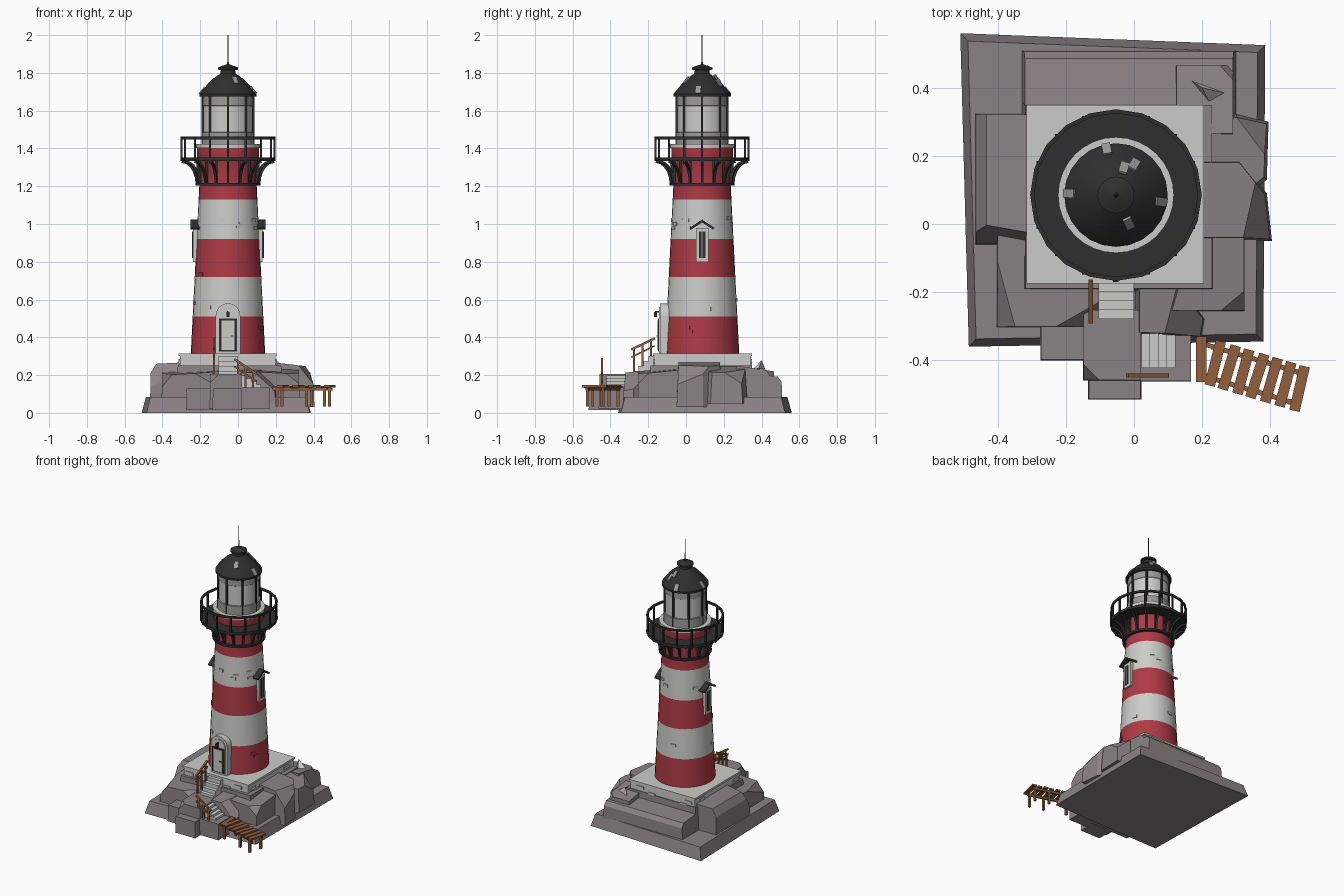
import bpy, bmesh, math
from math import pi, cos, sin, radians
from mathutils import Vector, Matrix

if "Cube" in bpy.data.objects:
    bpy.data.objects.remove(bpy.data.objects["Cube"])

CX, CY = -0.053, 0.085          # tower axis


def material(name, *rgb):
    m = bpy.data.materials.new(name)
    m.use_nodes = True
    m.diffuse_color = (*rgb, 1)
    m.node_tree.nodes["Principled BSDF"].inputs["Base Color"].default_value = (*rgb, 1)
    return m


RED = material("red paint", 0.42, 0.042, 0.06)
WHITE = material("white plaster", 0.6, 0.6, 0.58)
GREY = material("grey stone trim", 0.34, 0.33, 0.325)
DARK = material("dark iron", 0.028, 0.028, 0.028)
ROCK = material("rock", 0.26, 0.225, 0.235)
WOOD = material("wood", 0.29, 0.115, 0.045)


def finish(bm, name, *mats, smooth=False):
    bmesh.ops.recalc_face_normals(bm, faces=bm.faces)
    me = bpy.data.meshes.new(name)
    bm.to_mesh(me)
    bm.free()
    ob = bpy.data.objects.new(name, me)
    bpy.context.collection.objects.link(ob)
    for m in mats:
        me.materials.append(m)
    if smooth:
        bpy.ops.object.select_all(action='DESELECT')
        ob.select_set(True)
        bpy.context.view_layer.objects.active = ob
        bpy.ops.object.shade_smooth_by_angle(angle=radians(32))
    return ob


def box(bm, center, size, rot=0.0):
    m = Matrix.Translation(center) @ Matrix.Rotation(rot, 4, 'Z') @ Matrix.Diagonal((*size, 1))
    bmesh.ops.create_cube(bm, size=1, matrix=m)


def beam(bm, a, b, w, t=None):
    a, b = Vector(a), Vector(b)
    d = b - a
    m = Matrix.Translation((a + b) / 2) @ d.to_track_quat('X', 'Z').to_matrix().to_4x4()
    bmesh.ops.create_cube(bm, size=1, matrix=m @ Matrix.Diagonal((d.length, w, t or w, 1)))


def one_box(name, mat, x0, x1, y0, y1, z0, z1):
    bm = bmesh.new()
    box(bm, ((x0 + x1) / 2, (y0 + y1) / 2, (z0 + z1) / 2), (x1 - x0, y1 - y0, z1 - z0))
    return finish(bm, name, mat)


def lathe(name, profile, mats, sides=24, rule=None, closed=False, smooth=True):
    """Spin an (r, z) profile about the tower axis; rule picks a material by height."""
    bm = bmesh.new()
    vs = [bm.verts.new((CX + r, CY, z)) for r, z in profile]
    pairs = list(zip(vs, vs[1:] + vs[:1])) if closed else list(zip(vs, vs[1:]))
    es = [bm.edges.new(p) for p in pairs]
    bmesh.ops.spin(bm, geom=vs + es, cent=(CX, CY, 0), axis=(0, 0, 1), angle=2 * pi,
                   steps=sides, use_merge=True)
    bmesh.ops.remove_doubles(bm, verts=bm.verts, dist=0.0005)
    if rule:
        for f in bm.faces:
            f.material_index = rule(f.calc_center_median().z)
    return finish(bm, name, *mats, smooth=smooth)


def rock(name, outline, z0, z1, inset=0.9, slope=(0, 0), cuts=()):
    """Prism with a narrowed, sloped top and corners sliced off by planes."""
    bm = bmesh.new()
    c = sum((Vector(p) for p in outline), Vector((0, 0))) / len(outline)
    low = [bm.verts.new((x, y, z0)) for x, y in outline]
    top = []
    for p in outline:
        d = (Vector(p) - c) * inset
        top.append(bm.verts.new((c.x + d.x, c.y + d.y, z1 + d.x * slope[0] + d.y * slope[1])))
    bm.faces.new(low[::-1])
    bm.faces.new(top)
    n = len(low)
    for i in range(n):
        bm.faces.new((low[i], low[(i + 1) % n], top[(i + 1) % n], top[i]))
    for point, normal in cuts:
        bmesh.ops.bisect_plane(bm, geom=bm.verts[:] + bm.edges[:] + bm.faces[:],
                               plane_co=point, plane_no=normal, clear_outer=True)
        bmesh.ops.holes_fill(bm, edges=[e for e in bm.edges if e.is_boundary])
    return finish(bm, name, ROCK)


def rect(x0, x1, y0, y1):
    return [(x0, y0), (x1, y0), (x1, y1), (x0, y1)]


def polar(r, a, z):
    return (CX + r * cos(a), CY + r * sin(a), z)


# Rocky island
rock("island_base", [(-0.485, -0.36), (0.38, -0.345), (0.385, 0.525), (-0.51, 0.56)], 0, 0.085, 0.95)
rock("rock_core", rect(-0.33, 0.24, -0.2, 0.36), 0.06, 0.25, 0.96)
rock("rock_left", rect(-0.465, -0.2, -0.06, 0.325), 0.07, 0.265, 0.98, (0.05, 0),
     [((-0.43, 0, 0.265), (-1, 0, 0.6)), ((-0.4, -0.03, 0.22), (-0.2, -1, 0.5))])
rock("rock_front_left", rect(-0.405, -0.09, -0.305, -0.02), 0.06, 0.215, 0.97, (0.05, 0.05),
     [((-0.19, -0.29, 0.2), (0.5, -1, 0.9)), ((-0.37, -0.2, 0.215), (-1, -0.3, 0.8))])
rock("rock_front_right", rect(0.04, 0.325, -0.255, 0.0), 0.06, 0.225, 0.99, (-0.05, 0.1),
     [((0.29, -0.22, 0.215), (0.8, -1, 1))])
rock("rock_front_boulder", [(0, -0.33), (0.2, -0.335), (0.21, -0.28), (0.12, -0.16), (0, -0.16)],
     0.05, 0.22, 0.85, (0, 0.1), [((0.12, -0.28, 0.2), (0.8, -0.3, 0.9))])
rock("rock_right", [(0.18, -0.05), (0.405, -0.05), (0.39, 0.09), (0.31, 0.19), (0.18, 0.19)],
     0.03, 0.255, 0.92, (-0.12, 0), [((0.33, 0, 0.25), (1, -0.2, 0.8))])
rock("rock_back_right", [(0.2, 0.1), (0.34, 0.09), (0.39, 0.13), (0.395, 0.3), (0.3, 0.325), (0.2, 0.3)],
     0.05, 0.23, 0.9, (-0.2, 0), [((0.35, 0.25, 0.22), (1, 0.6, 1))])
rock("rock_back", rect(-0.33, 0.3, 0.2, 0.51), 0.07, 0.205, 0.97, (0, -0.1),
     [((0, 0.48, 0.2), (0, 1, 0.7))])
rock("rock_back_corner", rect(0.12, 0.295, 0.26, 0.47), 0.08, 0.235, 0.95, (0, -0.15),
     [((0.27, 0.44, 0.23), (1, 1, 0.8))])
rock("rock_shore", rect(-0.275, -0.1, -0.4, -0.25), 0.015, 0.13, 0.98)
rock("rock_shore_front", rect(-0.135, 0.022, -0.515, -0.4), 0.015, 0.13, 0.97)
rock("landing_upper", rect(-0.15, 0.022, -0.46, -0.25), 0.02, 0.205, 0.98,
     cuts=[((-0.13, -0.44, 0.195), (-1, -1, 1))])
rock("landing_lower", rect(0.01, 0.168, -0.462, -0.32), 0.02, 0.135, 0.99)
bm = bmesh.new()
shard = [bm.verts.new(p) for p in ((0.17, 0.42, 0.23), (0.265, 0.385, 0.235), (0.22, 0.36, 0.235), (0.2, 0.4, 0.28))]
for i, j, k in ((0, 1, 2), (0, 1, 3), (1, 2, 3), (0, 2, 3)):
    bm.faces.new((shard[i], shard[j], shard[k]))
finish(bm, "stone_shard", WHITE)

# Foundation with scattered blocks and lip
one_box("foundation", WHITE, -0.308, 0.198, -0.168, 0.343, 0.19, 0.302)
one_box("foundation_lip", WHITE, -0.315, 0.205, -0.175, 0.35, 0.3, 0.314)
bm = bmesh.new()
for u, z in ((-0.26, 0.27), (-0.22, 0.245), (0.12, 0.275), (0.03, 0.25)):
    box(bm, (u, -0.168, z), (0.055, 0.012, 0.022))
    box(bm, (u, 0.343, z), (0.055, 0.012, 0.022))
    box(bm, (-0.308, u + 0.14, z), (0.012, 0.055, 0.022))
    box(bm, (0.198, u + 0.14, z), (0.012, 0.055, 0.022))
finish(bm, "foundation_blocks", WHITE)

# Stairs
bm = bmesh.new()
for i in range(4):
    box(bm, (-0.052, -0.185 - 0.027 * i, 0.24 - 0.013 * i), (0.105, 0.027, 0.12 - 0.026 * i))
    box(bm, (0.035 + 0.025 * i, -0.372, 0.155 - 0.008 * i), (0.025, 0.1, 0.085 - 0.016 * i))
finish(bm, "stone_steps", WHITE)

# Wooden handrails
bm = bmesh.new()
for drop, t in ((0, 0.012), (0.04, 0.008)):
    beam(bm, (-0.127, -0.29, 0.335 - drop), (-0.127, -0.165, 0.395 - drop), 0.012, t)
    beam(bm, (-0.02, -0.445, 0.285 - drop), (0.1, -0.445, 0.205 - drop), 0.012, t)
for i in range(3):
    y, x = -0.275 + 0.045 * i, 0.0 + 0.04 * i
    beam(bm, (-0.127, y, 0.2), (-0.127, y, 0.345 + 0.021 * i), 0.011)
    beam(bm, (x, -0.445, 0.13), (x, -0.445, 0.27 - 0.026 * i), 0.011)
finish(bm, "wooden_handrails", WOOD)

# Dock: fanned planks on two stringers and legs
bm = bmesh.new()
start, end = Vector((0.197, -0.397)), Vector((0.486, -0.483))
side = Vector((0.03, 0.1)).normalized()
for i in range(8):
    p = start.lerp(end, i / 7)
    ang = radians((0, -14, -17, -15, -18, -16, -15, -13)[i])
    box(bm, (p.x, p.y, 0.138 + 0.003 * (i % 2)), (0.031, 0.134, 0.011), ang)
for s in (-0.045, 0.045):
    a, b = start + side * s, end + side * s
    beam(bm, (*a, 0.126), (*b, 0.126), 0.014)
    for t in (0.08, 0.62, 0.95):
        p = a.lerp(b, t)
        beam(bm, (*p, 0.035), (*p, 0.135), 0.015)
finish(bm, "dock", WOOD)


# Striped tower
def tower_r(z):
    return 0.197 - 0.045 * (z - 0.31) / 0.89


def stripe(z):
    return 1 if 0.51 < z < 0.72 or 0.92 < z < 1.13 else 0


lathe("tower", [(tower_r(z), z) for z in (0.3, 0.51, 0.72, 0.92, 1.13, 1.21)]
      + [(0.155, 1.33), (0.163, 1.35), (0.163, 1.405), (0.1, 1.405)], (RED, WHITE), 32, stripe)
bm = bmesh.new()
for a, z in ((-100, 1.02), (-62, 1.0), (-68, 0.98), (-32, 1.02), (-28, 0.98), (-145, 0.735),
             (-125, 0.56), (-25, 0.45), (-20, 0.43), (60, 1.03), (75, 1.0), (100, 0.6), (150, 1.0), (195, 0.58), (20, 0.55)):
    a = radians(a)
    before = len(bm.faces)
    box(bm, polar(tower_r(z) - 0.002, a, z), (0.012, 0.036, 0.019), a)
    bm.faces.ensure_lookup_table()
    for f in bm.faces[before:]:
        f.material_index = stripe(z)
finish(bm, "tower_bricks", RED, WHITE)

# Gallery
lathe("gallery_floor", [(0.15, 1.333), (0.252, 1.333), (0.252, 1.352), (0.15, 1.352)], (DARK,), 20, closed=True)
lathe("gallery_collar", [(0.148, 1.203), (0.172, 1.203), (0.172, 1.218), (0.148, 1.218)], (DARK,), 32, closed=True)
lathe("gallery_handrail", [(0.24, 1.448), (0.252, 1.448), (0.252, 1.462), (0.24, 1.462)], (DARK,), 20, closed=True)
bm = bmesh.new()
for i in range(16):
    a = 2 * pi * i / 16
    beam(bm, polar(0.246, a, 1.34), polar(0.246, a, 1.455), 0.011)
    curve = [polar(0.165 + 0.08 * (1 - cos(t)), a, 1.21 + 0.12 * sin(t))
             for t in (k * pi / 10 for k in range(6))]
    for p, q in zip(curve, curve[1:]):
        beam(bm, p, q, 0.013)
    beam(bm, polar(0.16, a, 1.21), polar(0.16, a, 1.335), 0.012)
finish(bm, "gallery_posts_and_brackets", DARK)

# Lantern room
lathe("lantern_ledge", [(0.12, 1.403), (0.17, 1.403), (0.17, 1.423), (0.12, 1.423)], (WHITE,), 32, closed=True)
lathe("lantern_room", [(0.14, 1.42), (0.14, 1.485), (0.131, 1.487), (0.131, 1.625), (0.134, 1.627), (0.134, 1.685)],
      (GREY, WHITE), 32, lambda z: 1 if 1.487 < z < 1.626 else 0)
bm = bmesh.new()
for i in range(8):
    a = 2 * pi * i / 8
    beam(bm, polar(0.135, a, 1.42), polar(0.135, a, 1.68), 0.011)
finish(bm, "lantern_bars", DARK)

# Roof, cap and spire
lathe("roof", [(0.1, 1.675), (0.152, 1.675), (0.152, 1.688), (0.09, 1.762), (0.04, 1.797), (0.038, 1.815),
               (0.054, 1.817), (0.054, 1.828), (0.03, 1.838), (0.007, 1.845), (0.003, 1.86), (0.002, 2.0), (0, 2.0)],
      (DARK,), 24)
bm = bmesh.new()
for x, y in ((-0.08, 0.22), (-0.03, 0.165), (0, 0.175), (-0.19, 0.09), (0.08, 0.065), (-0.015, 0.002)):
    d = Vector((x - CX, y - CY))
    r, a = d.length, math.atan2(d.y, d.x)
    z = 1.762 + (0.09 - r) * 1.19
    beam(bm, polar(r - 0.015, a, z + 0.019), polar(r + 0.015, a, z - 0.017), 0.026, 0.008)
finish(bm, "worn_roof_tiles", GREY)


# Entrance
def arch(name, mat, w, z0, z1, y0, y1):
    h = w / 2
    pts = [(-h, z0), (h, z0)] + [(h * cos(k * pi / 12), z1 - h + h * sin(k * pi / 12)) for k in range(13)]
    bm = bmesh.new()
    f = bm.faces.new([bm.verts.new((CX + x, y0, z)) for x, z in pts])
    g = bmesh.ops.extrude_face_region(bm, geom=[f])["geom"]
    bmesh.ops.translate(bm, vec=(0, y1 - y0, 0), verts=[v for v in g if isinstance(v, bmesh.types.BMVert)])
    finish(bm, name, mat)


arch("door_surround", WHITE, 0.13, 0.31, 0.58, -0.138, -0.05)
arch("door_arch_trim", WHITE, 0.1, 0.31, 0.56, -0.144, -0.13)
one_box("door_frame", DARK, CX - 0.047, CX + 0.047, -0.148, -0.14, 0.325, 0.5)
one_box("door_panel", WHITE, CX - 0.034, CX + 0.034, -0.151, -0.143, 0.332, 0.488)
one_box("door_handle", DARK, CX + 0.012, CX + 0.03, -0.156, -0.15, 0.405, 0.411)
bm = bmesh.new()
beam(bm, (CX, -0.142, 0.535), (CX, -0.165, 0.535), 0.008)
box(bm, (CX, -0.162, 0.52), (0.016, 0.016, 0.026))
finish(bm, "door_lamp", DARK)

# Gabled windows on both sides
for s, label in ((1, "left"), (-1, "right")):
    def bx(r0, r1):
        return sorted((CX + s * r0, CX + s * r1))
    one_box(f"window_frame_{label}", WHITE, *bx(0.14, 0.184), CY - 0.033, CY + 0.033, 0.8, 0.98)
    one_box(f"window_pane_{label}", DARK, *bx(0.18, 0.187), CY - 0.017, CY + 0.017, 0.82, 0.96)
    one_box(f"window_sash_{label}", GREY, *bx(0.18, 0.19), CY - 0.003, CY + 0.003, 0.82, 0.96)
    bm = bmesh.new()
    for t in (-1, 1):
        x = CX + s * 0.172
        beam(bm, (x, CY + t * 0.062, 0.975), (x, CY - t * 0.004, 1.018), 0.054, 0.012)
    finish(bm, f"window_gable_{label}", DARK)
